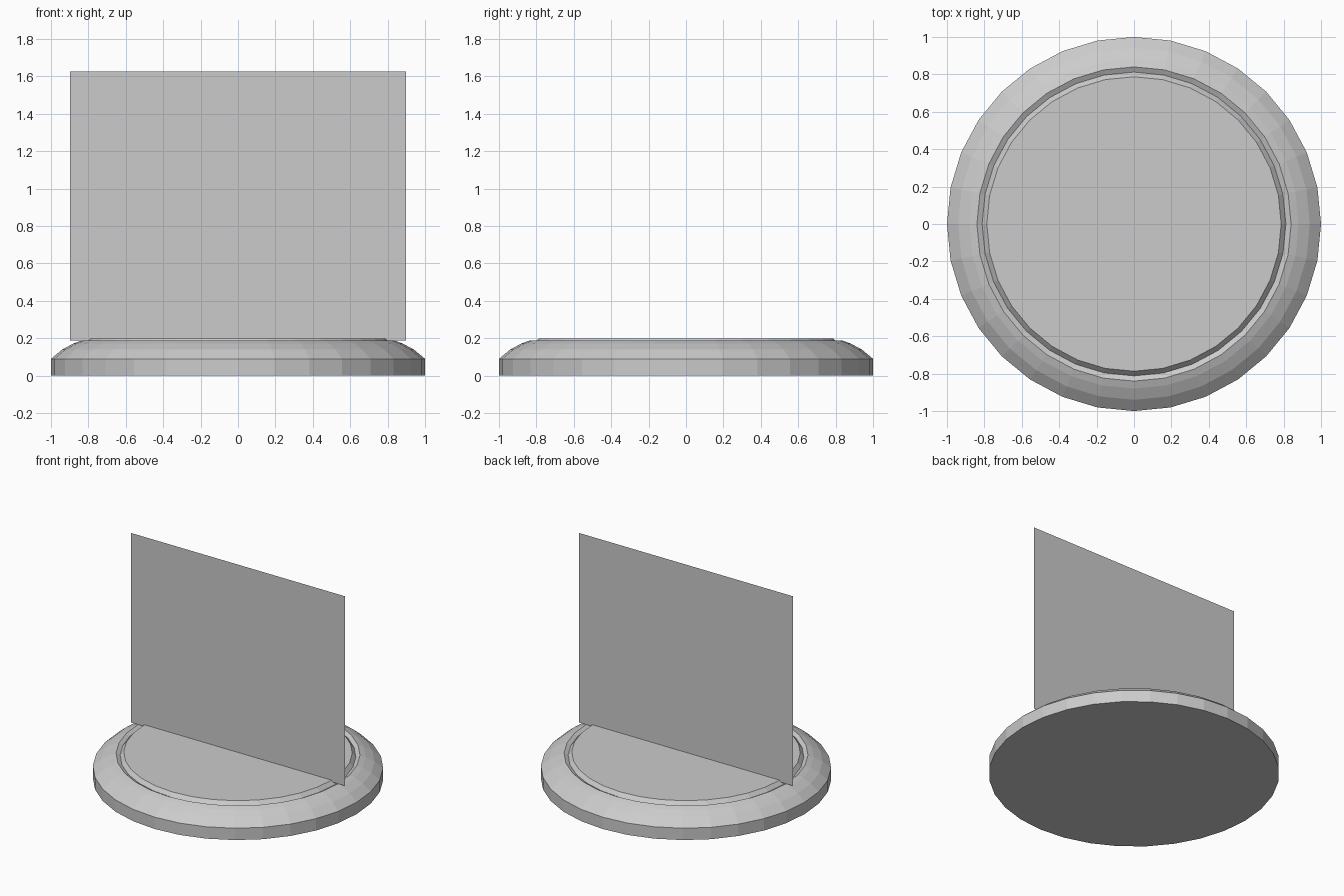
import bpy
import bmesh
from math import pi
from mathutils import Matrix

cube = bpy.data.objects.get("Cube")
if cube:
    bpy.data.objects.remove(cube, do_unlink=True)

grey = bpy.data.materials.new("light_grey")
grey.use_nodes = True
colour = (0.6, 0.6, 0.6, 1)
grey.diffuse_color = colour
grey.node_tree.nodes["Principled BSDF"].inputs["Base Color"].default_value = colour


def add_object(name, bm):
    mesh = bpy.data.meshes.new(name)
    bm.to_mesh(mesh)
    bm.free()
    mesh.materials.append(grey)
    obj = bpy.data.objects.new(name, mesh)
    bpy.context.collection.objects.link(obj)
    return obj


# Round base: profile (radius, height) with rounded shoulder, V groove and raised top
profile = [(0, 0), (1, 0), (1, 0.09), (0.94, 0.14), (0.88, 0.172),
           (0.84, 0.187), (0.812, 0.172), (0.787, 0.2), (0, 0.2)]
bm = bmesh.new()
verts = [bm.verts.new((r, 0, z)) for r, z in profile]
edges = [bm.edges.new(pair) for pair in zip(verts, verts[1:])]
bmesh.ops.spin(bm, geom=verts + edges, cent=(0, 0, 0), axis=(0, 0, 1),
               angle=2 * pi, steps=32)
bmesh.ops.remove_doubles(bm, verts=bm.verts, dist=0.0005)
bmesh.ops.recalc_face_normals(bm, faces=bm.faces)
add_object("round_base", bm)

# Upright flat panel standing across the base
bm = bmesh.new()
bmesh.ops.create_grid(bm, x_segments=1, y_segments=1, size=0.5,
                      matrix=Matrix.Rotation(pi / 2, 4, "X"))
bmesh.ops.scale(bm, vec=(1.795, 1, 1.44), verts=bm.verts)
bmesh.ops.translate(bm, vec=(0, 0, 0.907), verts=bm.verts)
add_object("upright_panel", bm)
